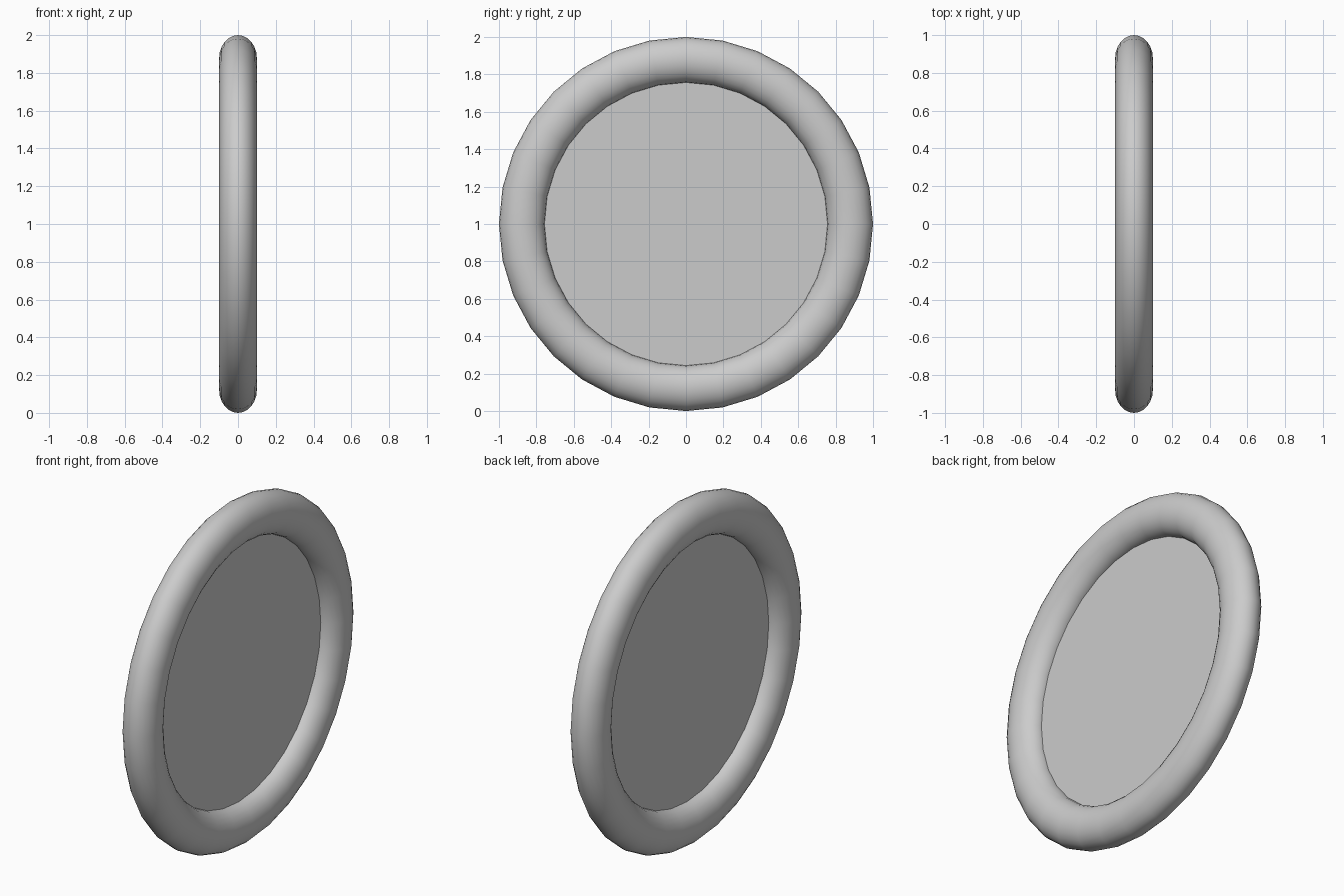
import bpy
from math import radians

if "Cube" in bpy.data.objects:
    bpy.data.objects.remove(bpy.data.objects["Cube"])

CENTRE = (0, 0, 1)
TURN = (0, radians(90), 0)
TUBE = 0.122  # radial half-width of the rim


def finish(obj, name):
    obj.name = name
    bpy.ops.object.transform_apply(location=False, rotation=True, scale=True)
    bpy.ops.object.shade_smooth_by_angle(angle=radians(40))


# Rounded outer rim, slightly flattened along its axis
bpy.ops.mesh.primitive_torus_add(
    location=CENTRE, rotation=TURN, major_segments=32, minor_segments=24,
    major_radius=1 - TUBE, minor_radius=TUBE)
rim = bpy.context.object
rim.scale.z = 0.1 / TUBE
finish(rim, "rim")

# Thin flat panel filling the middle, its edge buried in the rim
bpy.ops.mesh.primitive_cylinder_add(
    vertices=32, radius=0.78, depth=0.01, location=CENTRE, rotation=TURN)
finish(bpy.context.object, "centre_panel")
